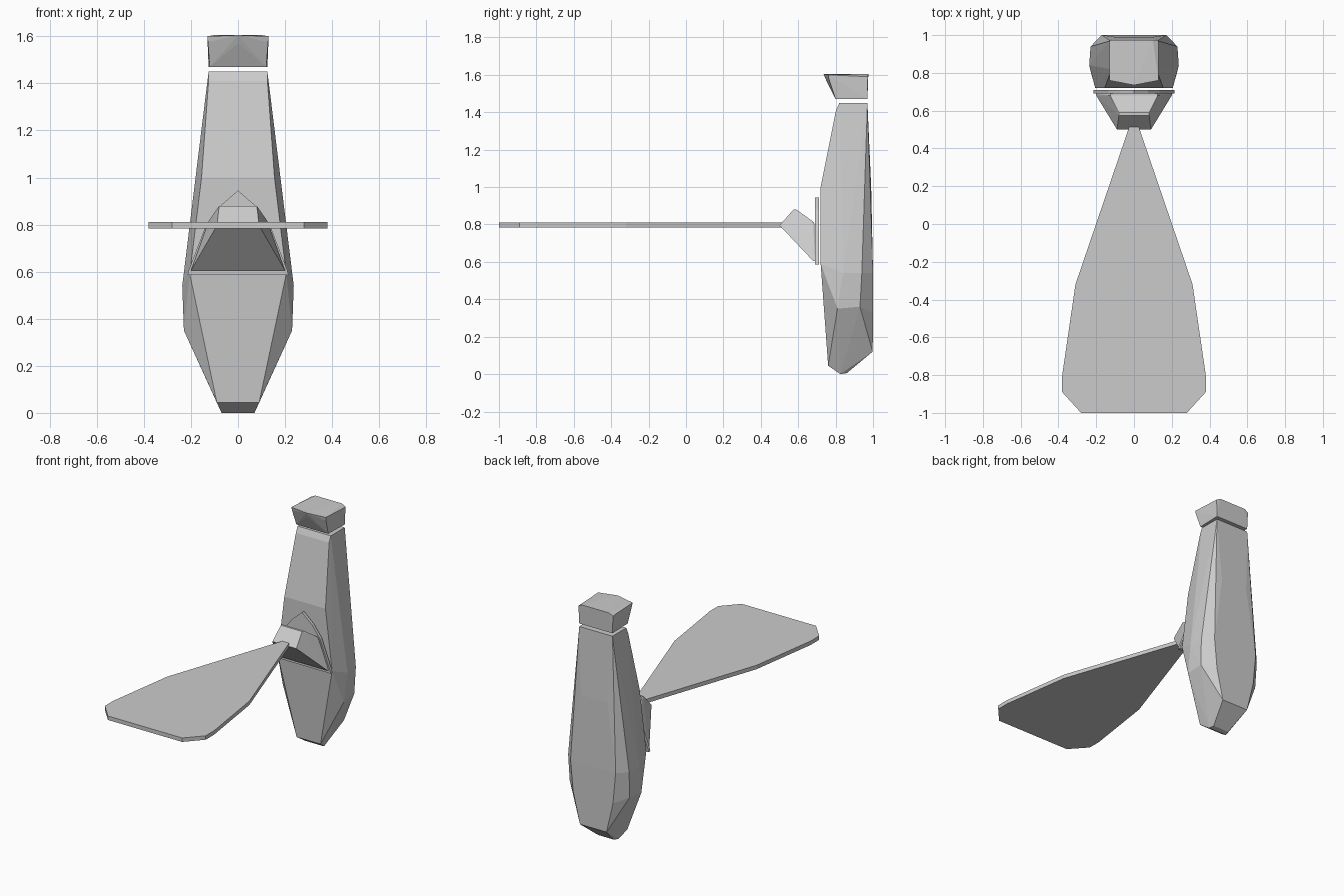
import bpy, bmesh

if "Cube" in bpy.data.objects:
    bpy.data.objects.remove(bpy.data.objects["Cube"])


def finish(name, bm):
    bmesh.ops.recalc_face_normals(bm, faces=bm.faces)
    me = bpy.data.meshes.new(name)
    bm.to_mesh(me)
    bm.free()
    ob = bpy.data.objects.new(name, me)
    bpy.context.collection.objects.link(ob)
    return ob


def faceted(name, half):
    """Faceted solid: convex hull of points mirrored in x."""
    bm = bmesh.new()
    for x, y, z in half:
        for s in ((1, -1) if x else (1,)):
            bm.verts.new((s * x, y, z))
    res = bmesh.ops.convex_hull(bm, input=bm.verts)
    loose = [v for v in bm.verts if not v.link_faces]
    bmesh.ops.delete(bm, geom=loose, context='VERTS')
    bmesh.ops.dissolve_limit(bm, angle_limit=0.02, verts=bm.verts, edges=bm.edges)
    return finish(name, bm)


def slab(name, half, place, a, b):
    """Mirrored outline extruded between depths a and b."""
    pts = half + [(-u, v) for u, v in reversed(half) if u]
    bm = bmesh.new()
    lo = [bm.verts.new(place(u, v, a)) for u, v in pts]
    hi = [bm.verts.new(place(u, v, b)) for u, v in pts]
    bm.faces.new(lo)
    bm.faces.new(hi)
    n = len(pts)
    for i in range(n):
        j = (i + 1) % n
        bm.faces.new((lo[i], lo[j], hi[j], hi[i]))
    return finish(name, bm)


# Tall faceted body
faceted("body", [
    (0.125, 0.82, 1.45), (0.125, 0.97, 1.45), (0.125, 0.802, 1.41),
    (0.155, 0.72, 1.0), (0.178, 0.83, 1.0), (0.178, 0.95, 1.0), (0.10, 0.99, 1.0),
    (0.205, 0.72, 0.59), (0.237, 0.84, 0.54), (0.23, 0.94, 0.54), (0.17, 1.0, 0.54),
    (0.17, 0.725, 0.56), (0.23, 0.81, 0.35), (0.225, 0.93, 0.36), (0.15, 1.0, 0.33),
    (0.09, 0.76, 0.045), (0.07, 0.825, 0.0), (0.06, 0.86, 0.005), (0.10, 0.998, 0.12),
])

# Cap floating above the body
faceted("cap", [
    (0.12, 0.80, 1.47), (0.125, 0.97, 1.47), (0.13, 0.76, 1.60), (0.128, 0.765, 1.575),
    (0.13, 0.972, 1.59), (0.10, 0.975, 1.605), (0, 0.735, 1.605), (0, 0.75, 1.57),
])

# Thin triangular mounting plate
slab("mounting_plate",
     [(0.215, 0.585), (0.21, 0.605), (0.135, 0.80), (0.075, 0.88), (0.0, 0.945)],
     lambda u, v, d: (u, d, v), 0.69, 0.71)

# Wedge bracket holding the blade
faceted("bracket", [
    (0.08, 0.575, 0.88), (0.08, 0.59, 0.88), (0.09, 0.50, 0.795),
    (0.125, 0.68, 0.815), (0.20, 0.68, 0.605), (0.20, 0.69, 0.605), (0.125, 0.69, 0.80),
])

# Long flat blade reaching forward
slab("blade",
     [(0.02, 0.53), (0.31, -0.32), (0.38, -0.80), (0.38, -0.89), (0.28, -1.0)],
     lambda u, v, d: (u, v, d), 0.783, 0.81)
